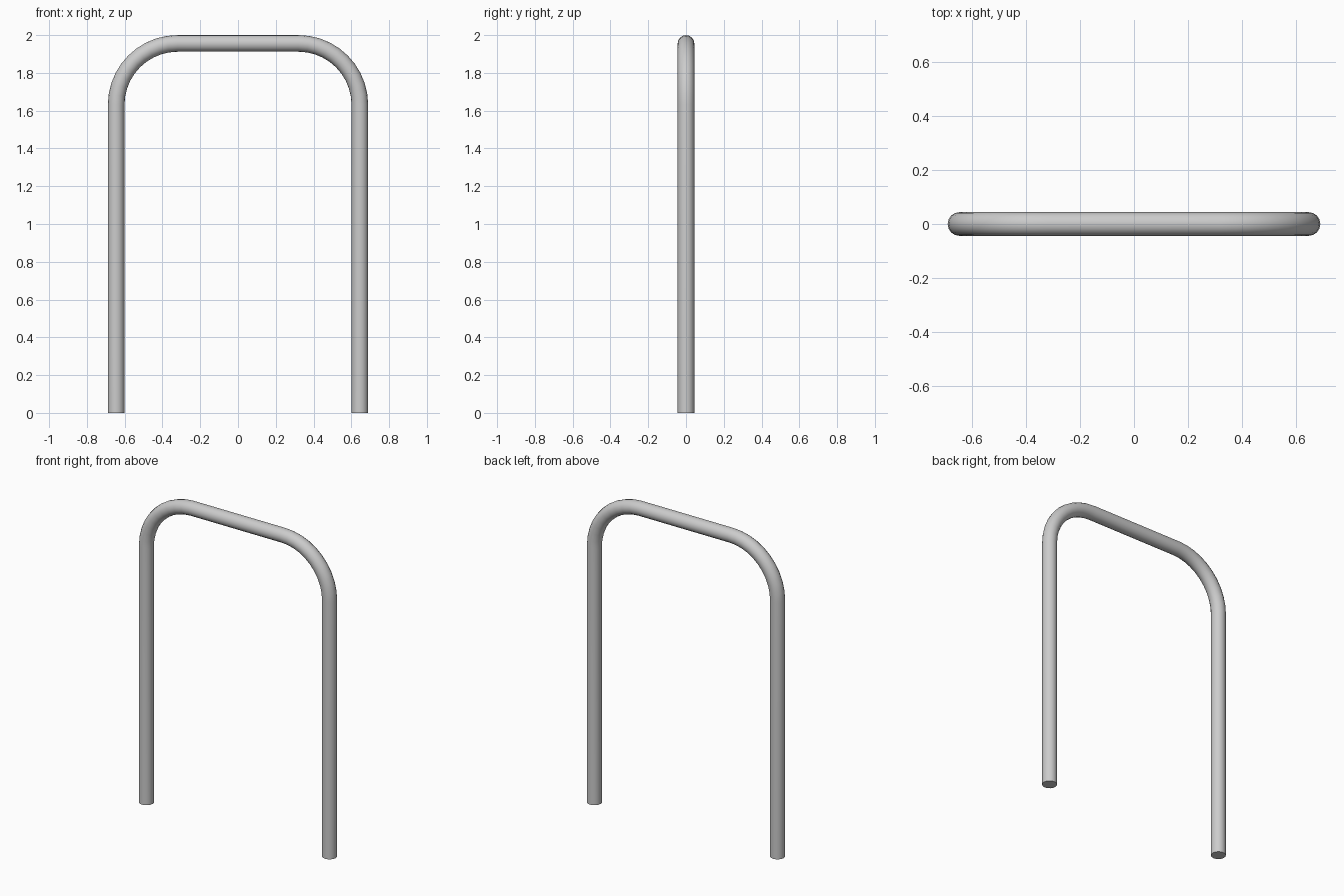
import bpy, math

if "Cube" in bpy.data.objects:
    bpy.data.objects.remove(bpy.data.objects["Cube"])

LEG_X, TOP_Z, TUBE_R, BEND = 0.645, 1.956, 0.044, 0.325
SEGS = 10


def bend_points(side):
    # quarter-circle from the leg up to the top bar
    cx, cz = LEG_X - BEND, TOP_Z - BEND
    return [(side * (cx + BEND * math.cos(a)), 0, cz + BEND * math.sin(a))
            for a in (math.pi / 2 * i / SEGS for i in range(SEGS + 1))]


# centre line of the hoop
path = [(-LEG_X, 0, 0)] + bend_points(-1) + bend_points(1)[::-1] + [(LEG_X, 0, 0)]

# round tube swept along the path
curve = bpy.data.curves.new("hoop_tube", 'CURVE')
curve.dimensions = '3D'
curve.bevel_depth = TUBE_R
curve.bevel_resolution = 6
curve.use_fill_caps = True
spline = curve.splines.new('POLY')
spline.points.add(len(path) - 1)
for point, co in zip(spline.points, path):
    point.co = (*co, 1)
hoop = bpy.data.objects.new("hoop_tube", curve)
bpy.context.collection.objects.link(hoop)

# convert to a mesh with smooth sides and sharp end caps
bpy.context.view_layer.objects.active = hoop
hoop.select_set(True)
bpy.ops.object.convert(target='MESH')
bpy.ops.object.shade_smooth_by_angle(angle=math.radians(40))
